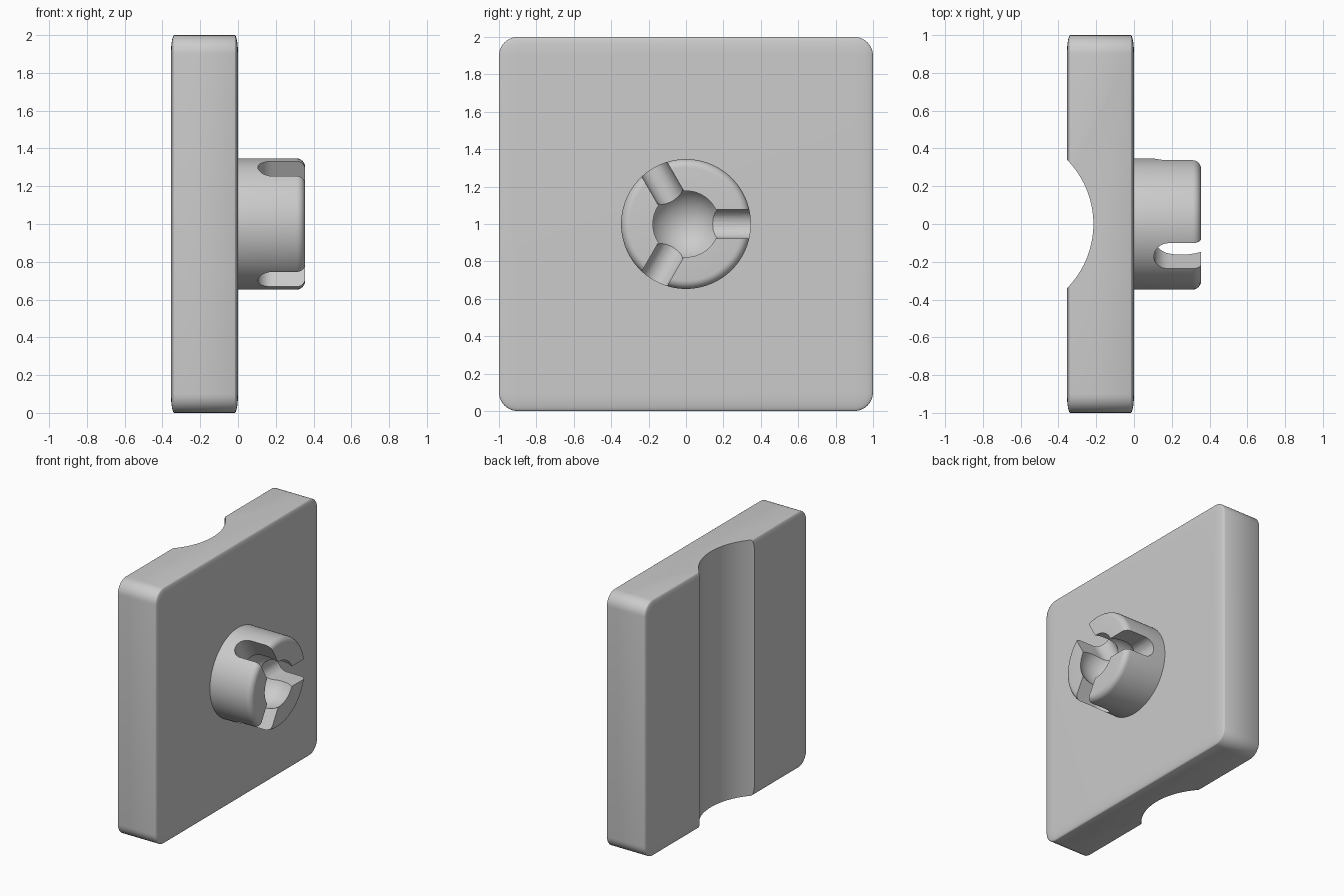
import bpy, bmesh, math
from mathutils import Matrix, Vector

cube = bpy.data.objects.get("Cube")
if cube:
    bpy.data.objects.remove(cube, do_unlink=True)

grey = bpy.data.materials.new("plain grey")
grey.use_nodes = True
colour = (0.6, 0.6, 0.6, 1)
grey.diffuse_color = colour
grey.node_tree.nodes["Principled BSDF"].inputs["Base Color"].default_value = colour

MID = 1.0                                        # height of the socket axis
ALONG_X = Matrix.Rotation(math.pi / 2, 4, 'Y')   # turns the z axis onto x


def make(name, bm):
    bmesh.ops.recalc_face_normals(bm, faces=bm.faces)
    mesh = bpy.data.meshes.new(name)
    bm.to_mesh(mesh)
    bm.free()
    mesh.materials.append(grey)
    obj = bpy.data.objects.new(name, mesh)
    bpy.context.collection.objects.link(obj)
    return obj


def activate(obj):
    bpy.ops.object.select_all(action='DESELECT')
    obj.select_set(True)
    bpy.context.view_layer.objects.active = obj


def cut(obj, cutter):
    cutter.hide_render = True
    mod = obj.modifiers.new("cut", 'BOOLEAN')
    mod.operation = 'DIFFERENCE'
    mod.solver = 'EXACT'
    mod.object = cutter
    activate(obj)
    bpy.ops.object.modifier_apply(modifier=mod.name)
    bpy.data.objects.remove(cutter, do_unlink=True)


def smooth(obj):
    activate(obj)
    bpy.ops.object.shade_smooth_by_angle(angle=math.radians(35))


# Back plate: a rounded cube squashed along x
bm = bmesh.new()
bmesh.ops.create_cube(bm, size=2)
bmesh.ops.bevel(bm, geom=bm.edges[:], offset=0.1, segments=8, profile=0.5, affect='EDGES')
bmesh.ops.scale(bm, vec=(0.1775, 1, 1), verts=bm.verts)
bmesh.ops.translate(bm, vec=(-0.1775, 0, MID), verts=bm.verts)
plate = make("back_plate", bm)

# Upright groove in the back of the plate
bm = bmesh.new()
bmesh.ops.create_cone(bm, cap_ends=True, segments=128, radius1=0.483, radius2=0.483, depth=3,
                      matrix=Matrix.Translation((-0.698, 0, MID)))
cut(plate, make("groove_cutter", bm))
smooth(plate)

# Round socket with a softened outer rim
bm = bmesh.new()
bmesh.ops.create_cone(bm, cap_ends=True, segments=96, radius1=0.347, radius2=0.347, depth=0.375,
                      matrix=Matrix.Translation((0.1675, 0, MID)) @ ALONG_X)
rim = [e for e in bm.edges if all(v.co.x > 0.3 for v in e.verts)]
bmesh.ops.bevel(bm, geom=rim, offset=0.045, segments=6, profile=0.5, affect='EDGES')
socket = make("ball_socket", bm)

# Ball cavity
bm = bmesh.new()
bmesh.ops.create_uvsphere(bm, u_segments=64, v_segments=32, radius=0.205,
                          matrix=Matrix.Translation((0.252, 0, MID)) @ ALONG_X)
cut(socket, make("ball_cutter", bm))

# Three round-ended slots spaced evenly around the axis
HALF = 0.078
for i in range(3):
    bm = bmesh.new()
    profile = [(0.5, HALF), (0.5, -HALF)]
    for k in range(17):
        a = -math.pi / 2 - math.pi * k / 16
        profile.append((0.183 + HALF * math.cos(a), HALF * math.sin(a)))
    face = bm.faces.new([bm.verts.new((x, 0, t)) for x, t in profile])
    side = bmesh.ops.extrude_face_region(bm, geom=[face])
    bmesh.ops.translate(bm, vec=(0, 0.5, 0),
                        verts=[g for g in side["geom"] if isinstance(g, bmesh.types.BMVert)])
    bmesh.ops.rotate(bm, cent=Vector(), verts=bm.verts,
                     matrix=Matrix.Rotation(i * math.tau / 3, 3, 'X'))
    bmesh.ops.translate(bm, vec=(0, 0, MID), verts=bm.verts)
    cut(socket, make("slot_cutter", bm))
smooth(socket)
